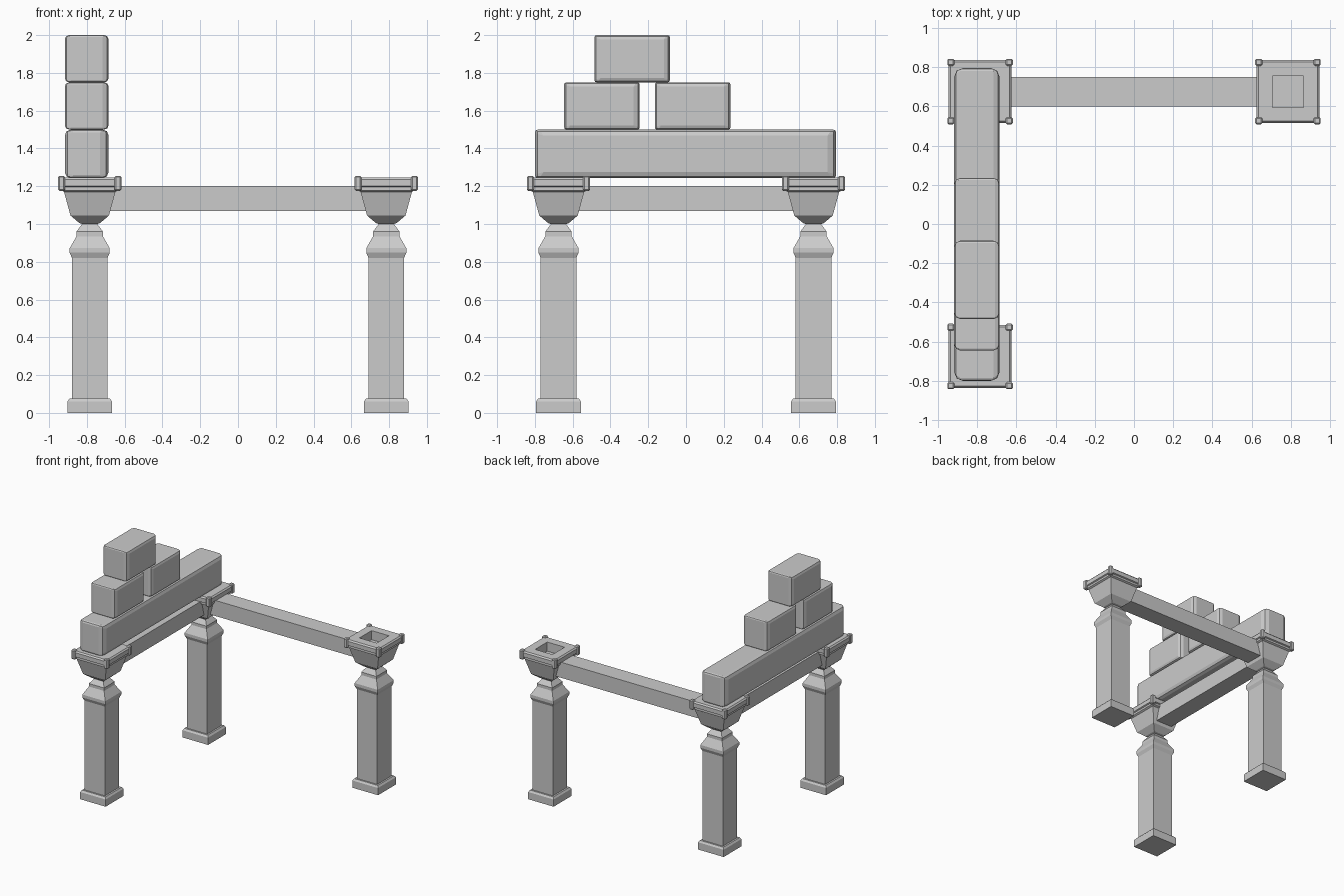
import bpy, bmesh

if "Cube" in bpy.data.objects:
    bpy.data.objects.remove(bpy.data.objects["Cube"])

CX, CY = 0.785, 0.675


def finish(bm, name):
    bmesh.ops.recalc_face_normals(bm, faces=bm.faces)
    me = bpy.data.meshes.new(name)
    bm.to_mesh(me)
    bm.free()
    ob = bpy.data.objects.new(name, me)
    bpy.context.collection.objects.link(ob)
    return ob


def square_profile(name, x, y, profile):
    """Stack square rings (half width, height) into one solid."""
    bm = bmesh.new()
    rings = []
    for h, z in profile:
        rings.append([bm.verts.new((x + sx * h, y + sy * h, z))
                      for sx, sy in ((-1, -1), (1, -1), (1, 1), (-1, 1))])
    for a, b in zip(rings, rings[1:]):
        for i in range(4):
            j = (i + 1) % 4
            bm.faces.new((a[i], a[j], b[j], b[i]))
    bm.faces.new(rings[0][::-1])
    bm.faces.new(rings[-1])
    return finish(bm, name)


def box_mesh(lo, hi):
    bm = bmesh.new()
    bmesh.ops.create_cube(bm, size=1)
    for v in bm.verts:
        for k in range(3):
            v.co[k] = lo[k] if v.co[k] < 0 else hi[k]
    return bm


def box(name, lo, hi):
    return finish(box_mesh(lo, hi), name)


def stone(name, lo, hi, width):
    """Block with soft long and upright edges, crisper cross edges."""
    bm = box_mesh(lo, hi)
    weight = bm.edges.layers.float.new("bevel_weight_edge")
    for e in bm.edges:
        d = e.verts[0].co - e.verts[1].co
        e[weight] = 0.35 if abs(d.x) > 1e-4 else (0.7 if abs(d.y) > 1e-4 else 1.0)
    ob = finish(bm, name)
    mod = ob.modifiers.new("soft_edges", 'BEVEL')
    mod.limit_method = 'WEIGHT'
    mod.width = width
    mod.segments = 2
    return ob


# Pillar shaft with foot and neck
SHAFT = [(0.118, 0), (0.118, 0.06), (0.108, 0.075), (0.094, 0.075), (0.094, 0.82),
         (0.106, 0.848), (0.106, 0.872), (0.07, 0.935), (0.07, 0.96), (0.04, 1.0),
         (0.04, 1.005)]
# Flared capital with a square socket in the top
CAPITAL = [(0.04, 1.0), (0.055, 1.005), (0.102, 1.045), (0.136, 1.17), (0.15, 1.178),
           (0.15, 1.195), (0.16, 1.2), (0.16, 1.235), (0.15, 1.246), (0.08, 1.246),
           (0.08, 1.17)]

for label, x, y in (("front_left", -CX, -CY), ("back_left", -CX, CY), ("back_right", CX, CY)):
    square_profile(label + "_pillar", x, y, SHAFT)
    square_profile(label + "_capital", x, y, CAPITAL)
    # Corner blocks of the capital
    for i, (sx, sy) in enumerate(((-1, -1), (1, -1), (1, 1), (-1, 1))):
        px, py, r = x + sx * 0.149, y + sy * 0.149, 0.018
        ob = box(f"{label}_corner_{i}", (px - r, py - r, 1.175), (px + r, py + r, 1.255))
        mod = ob.modifiers.new("chamfer", 'BEVEL')
        mod.width, mod.segments = 0.007, 1

# Lintel beams
box("back_beam", (-0.7, 0.60, 1.07), (0.7, 0.75, 1.2))
box("left_beam", (-CX - 0.075, -0.59, 1.07), (-CX + 0.075, 0.59, 1.2))

# Stacked stones
for name, y0, y1, z0, z1, w in (("long_stone", -0.8, 0.795, 1.243, 1.5, 0.045),
                                ("middle_stone_front", -0.645, -0.245, 1.5, 1.75, 0.032),
                                ("middle_stone_back", -0.165, 0.235, 1.5, 1.75, 0.032),
                                ("top_stone", -0.485, -0.085, 1.75, 2.0, 0.032)):
    stone(name, (-0.917, y0, z0), (-0.685, y1, z1), w)
